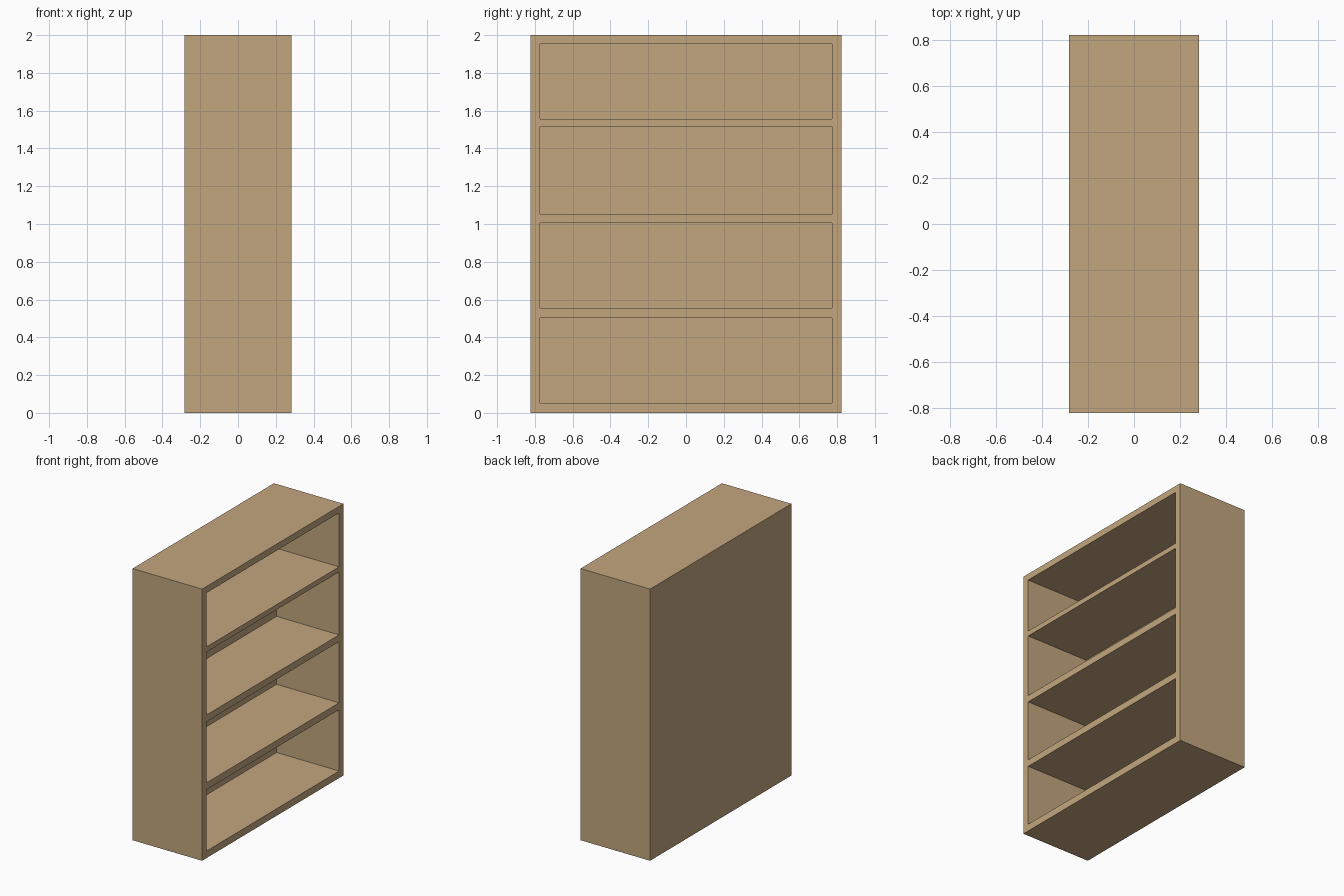
import bpy
import bmesh
from mathutils import Matrix, Vector

if "Cube" in bpy.data.objects:
    bpy.data.objects.remove(bpy.data.objects["Cube"])

HALF_X, HALF_Y, HEIGHT = 0.283, 0.822, 2.0   # outer carcass
OPEN_Y = 0.772                               # half width of each opening
BACK = 0.057                                 # back panel thickness
BAYS = [(0.052, 0.503), (0.554, 1.004), (1.054, 1.517), (1.555, 1.952)]

wood = bpy.data.materials.new("light_wood")
wood.diffuse_color = (0.54, 0.381, 0.209, 1)
wood.use_nodes = True
wood.node_tree.nodes["Principled BSDF"].inputs["Base Color"].default_value = wood.diffuse_color


def add_box(bm, lo, hi):
    lo, hi = Vector(lo), Vector(hi)
    m = Matrix.Translation((lo + hi) / 2) @ Matrix.Diagonal((*(hi - lo), 1))
    bmesh.ops.create_cube(bm, size=1, matrix=m)


def make_object(name, boxes):
    bm = bmesh.new()
    for lo, hi in boxes:
        add_box(bm, lo, hi)
    mesh = bpy.data.meshes.new(name)
    bm.to_mesh(mesh)
    bm.free()
    mesh.materials.append(wood)
    ob = bpy.data.objects.new(name, mesh)
    bpy.context.collection.objects.link(ob)
    return ob


# Solid carcass: sides, top, bottom, back and shelves in one body
case = make_object("bookcase", [((-HALF_X, -HALF_Y, 0), (HALF_X, HALF_Y, HEIGHT))])

# Four bays cut in from the open +x side
cutter = make_object("bay_cutter", [
    ((-HALF_X + BACK, -OPEN_Y, z0), (HALF_X + 0.1, OPEN_Y, z1)) for z0, z1 in BAYS])
cutter.hide_render = True

cut = case.modifiers.new("bays", 'BOOLEAN')
cut.operation = 'DIFFERENCE'
cut.solver = 'EXACT'
cut.object = cutter

# Apply the cut and drop the helper
bpy.context.view_layer.objects.active = case
bpy.ops.object.modifier_apply(modifier=cut.name)
bpy.data.objects.remove(cutter)
